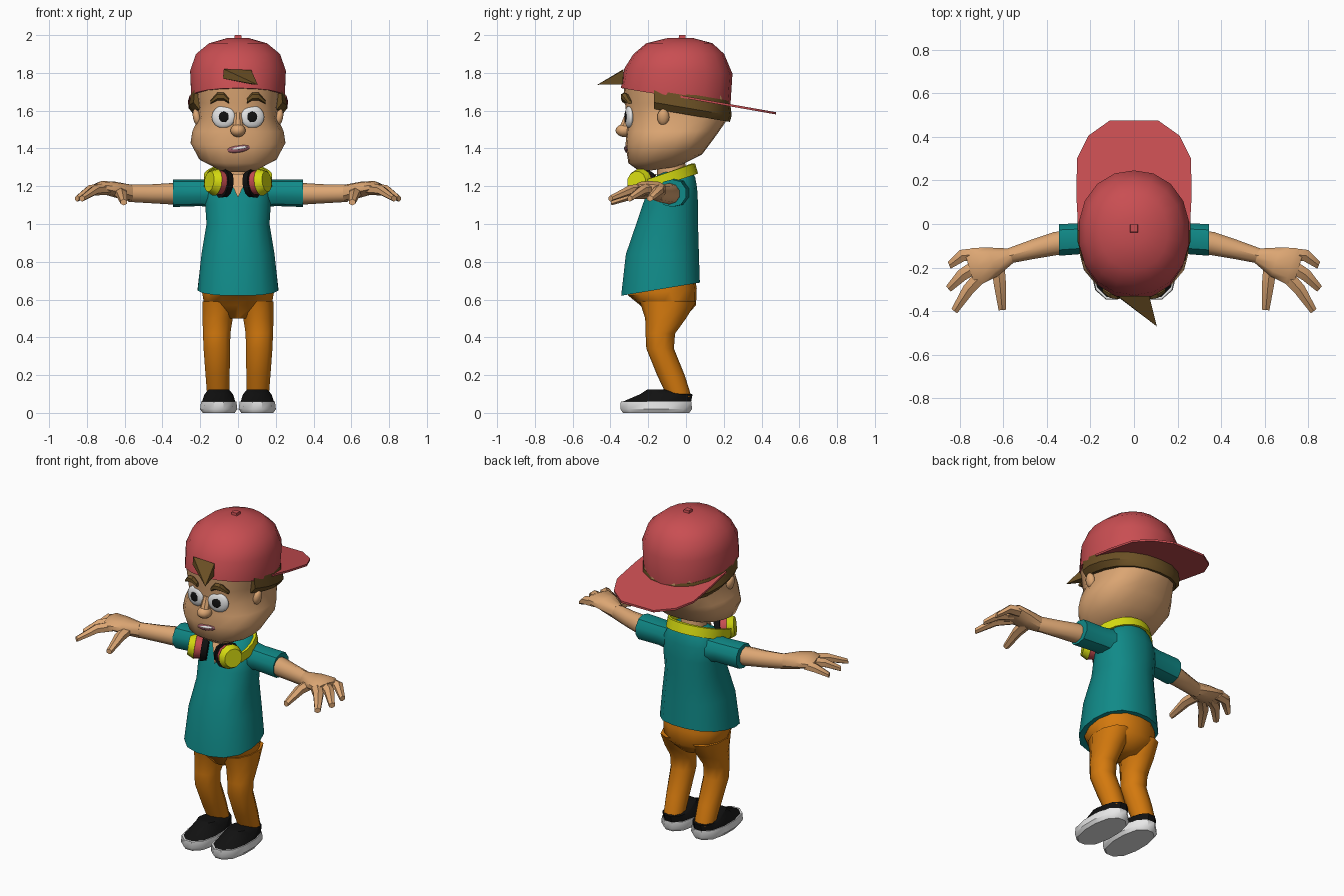
import bpy, bmesh, math
from mathutils import Vector, Matrix

if "Cube" in bpy.data.objects:
    bpy.data.objects.remove(bpy.data.objects["Cube"])


def material(name, rgb):
    m = bpy.data.materials.new(name)
    m.diffuse_color = [((c / 255 + 0.055) / 1.055) ** 2.4 if c > 10 else c / 255 / 12.92 for c in rgb] + [1]
    m.use_nodes = True
    m.node_tree.nodes["Principled BSDF"].inputs["Base Color"].default_value = m.diffuse_color
    return m


SKIN = material("skin", (220, 166, 115))
RED = material("red", (201, 78, 82))
TEAL = material("teal", (16, 138, 136))
ORANGE = material("orange", (213, 122, 14))
BROWN = material("brown", (106, 79, 36))
YELLOW = material("yellow", (213, 218, 16))
WHITE = material("white", (232, 232, 232))
BLACK = material("black", (17, 17, 17))
LIP = material("mauve", (160, 95, 105))


def finish(name, bm, mat, angle=40):
    bmesh.ops.recalc_face_normals(bm, faces=bm.faces)
    me = bpy.data.meshes.new(name)
    bm.to_mesh(me)
    bm.free()
    me.materials.append(mat)
    ob = bpy.data.objects.new(name, me)
    bpy.context.collection.objects.link(ob)
    bpy.ops.object.select_all(action='DESELECT')
    ob.select_set(True)
    bpy.context.view_layer.objects.active = ob
    bpy.ops.object.shade_smooth_by_angle(angle=math.radians(angle))
    return ob


def loft(name, mat, stations, n=14, power=2.0, way=(0, 0, 1), cut=None, angle=40):
    """Skin superellipse rings; station = x, y, z, half width, half depth, slope."""
    way = Vector(way).normalized()
    if way.z > 0.9:
        u, v = Vector((1, 0, 0)), Vector((0, 1, 0))
    else:
        u = way.cross(Vector((0, 0, 1))).normalized()
        v = u.cross(way).normalized()
    bm = bmesh.new()
    rings = []
    for x, y, z, ra, rb, *s in stations:
        ring = []
        for i in range(n):
            t = 2 * math.pi * (i + 0.5) / n
            c, d = math.cos(t), math.sin(t)
            k = (abs(c) ** power + abs(d) ** power) ** (-1 / power)
            p = Vector((x, y, z)) + u * c * k * ra + v * d * k * rb
            p += way * (s[0] if s else 0) * d * k * rb
            ring.append(bm.verts.new(p))
        rings.append(ring)
    for a, b in zip(rings, rings[1:]):
        for i in range(n):
            j = (i + 1) % n
            bm.faces.new((a[i], a[j], b[j], b[i]))
    bm.faces.new(rings[0])
    bm.faces.new(rings[-1])
    if cut is not None:   # keep only what lies behind this y
        bmesh.ops.bisect_plane(bm, geom=bm.verts[:] + bm.edges[:] + bm.faces[:], plane_co=(0, cut, 0),
                               plane_no=(0, -1, 0), clear_outer=True)
        bmesh.ops.holes_fill(bm, edges=bm.edges[:])
    return finish(name, bm, mat, angle)


def blob(name, mat, pos, size, spin=(0, 0, 0), seg=14):
    bm = bmesh.new()
    bmesh.ops.create_uvsphere(bm, u_segments=seg, v_segments=8, radius=1)
    rot = Matrix.Rotation(spin[2], 4, 'Z') @ Matrix.Rotation(spin[1], 4, 'Y')
    bm.transform(Matrix.Translation(pos) @ rot @ Matrix.Diagonal((*size, 1)))
    return finish(name, bm, mat, 60)


def plate(name, mat, pts, thick):
    """Flat polygon extruded along thick."""
    bm = bmesh.new()
    f = bm.faces.new([bm.verts.new(p) for p in pts])
    ext = bmesh.ops.extrude_face_region(bm, geom=[f])
    bmesh.ops.translate(bm, vec=thick, verts=[e for e in ext['geom'] if isinstance(e, bmesh.types.BMVert)])
    return finish(name, bm, mat, 30)


# Head and neck
loft("head", SKIN, [(0, -.14, 1.29, .10, .10, .15), (0, -.11, 1.345, .205, .195, .12),
                    (0, -.09, 1.43, .252, .23, .05), (0, -.07, 1.49, .243, .245),
                    (0, -.045, 1.56, .212, .268), (0, -.045, 1.64, .222, .278),
                    (0, -.05, 1.74, .235, .28)], n=18, power=2.5, angle=50)
loft("neck", SKIN, [(0, -.07, 1.18, .08, .08), (0, -.08, 1.33, .075, .075)], n=10)

# Hair band below the cap, and the tuft at the front
loft("hair", BROWN, [(0, -.03, 1.585, .235, .262, -.17), (0, -.03, 1.62, .262, .272, -.17),
                     (0, -.05, 1.70, .248, .283, -.17)], n=18, power=2.3, cut=-.17)
bm = bmesh.new()
base = [bm.verts.new(p) for p in ((-.08, -.33, 1.77), (-.075, -.33, 1.82), (.07, -.33, 1.815), (.07, -.335, 1.74))]
tip = bm.verts.new((.105, -.47, 1.737))
bm.faces.new(base)
for i in range(4):
    bm.faces.new((base[i], base[(i + 1) % 4], tip))
finish("hair_tuft", bm, BROWN, 20)

# Cap crown, button and backward bill
loft("cap_crown", RED, [(0, -.055, 1.672, .25, .29, -.164), (0, -.04, 1.81, .256, .286, -.05),
                        (0, -.038, 1.90, .225, .24), (0, -.035, 1.957, .155, .175),
                        (0, -.03, 1.985, .055, .065)], n=18, power=2.15, angle=50)
loft("cap_button", RED, [(0, -.02, 1.975, .028, .028), (0, -.02, 2.0, .024, .024)], n=4, power=2)
half = [(.11, .476), (.21, .405), (.262, .30), (.264, .12), (.256, -.03)]
outline = half + [(-x, y) for x, y in reversed(half)]
plate("cap_bill", RED, [(x, y, 1.655 - .176 * (y - .05)) for x, y in outline], (0, 0, .012))

# Nose and mouth
blob("nose", SKIN, (0, -.325, 1.495), (.042, .048, .035), seg=10)
loft("nose_bridge", SKIN, [(0, -.325, 1.49, .035, .04), (0, -.305, 1.59, .018, .015)], n=8)
blob("mouth", LIP, (.003, -.312, 1.398), (.062, .014, .02), (0, -.15, 0))
blob("teeth", WHITE, (.008, -.32, 1.402), (.045, .009, .008), (0, -.15, 0))

for s, side in ((1, "left"), (-1, "right")):
    def m(rows):
        return [(s * r[0], *r[1:]) for r in rows]

    # Eyes, brows, ears
    blob(side + "_eye", WHITE, (s * .077, -.302, 1.567), (.064, .02, .06), (0, 0, s * .2), 18)
    blob(side + "_pupil", BLACK, (s * .075, -.32, 1.567), (.028, .006, .028), (0, 0, s * .12))
    loft(side + "_brow", BROWN, m([(.048, -.325, 1.652, .014, .014), (.075, -.328, 1.675, .02, .021),
                                   (.11, -.322, 1.674, .02, .021), (.145, -.30, 1.645, .014, .01)]),
         n=6, way=(1, 0, 0))
    blob(side + "_ear", SKIN, (s * .218, -.12, 1.565), (.022, .032, .045), (0, s * .2, 0), 10)

    # Sleeve, arm and hand
    loft(side + "_sleeve", TEAL, m([(.10, -.06, 1.165, .085, .08), (.20, -.065, 1.165, .072, .07),
                                    (.345, -.073, 1.163, .075, .073)]), n=10, power=2.3, way=(s, 0, 0))
    loft(side + "_arm", SKIN, m([(.28, -.08, 1.162, .058, .056), (.36, -.09, 1.16, .056, .056),
                                 (.46, -.115, 1.16, .047, .05), (.58, -.148, 1.163, .036, .046)]),
         n=10, way=(s, -.2, 0))
    loft(side + "_palm", SKIN, m([(.565, -.146, 1.163, .036, .045), (.65, -.175, 1.182, .072, .042),
                                  (.72, -.192, 1.194, .088, .034), (.755, -.205, 1.185, .075, .026)]),
         n=10, power=2.4, way=(s, -.3, 0))
    fingers = {"little": [(.72, -.14), (.79, -.145), (.848, -.19)],
               "middle": [(.72, -.19), (.79, -.235), (.852, -.298)],
               "index": [(.69, -.225), (.76, -.30), (.825, -.40)],
               "thumb": [(.625, -.19), (.615, -.28), (.605, -.395)]}
    for part, path in fingers.items():
        drop = .02 if part == "thumb" else 0
        rows = [(x, y, z - drop, r, r * .85) for (x, y), z, r in
                zip(path, (1.185, 1.178, 1.135), (.036, .032, .019))]
        d = Vector(path[2]) - Vector(path[0])
        loft(f"{side}_{part}_finger" if part != "thumb" else side + "_thumb", SKIN, m(rows),
             n=6, way=(s * d.x, d.y, 0))

    # Leg and shoe
    loft(side + "_leg", ORANGE, m([(.105, -.035, .085, .06, .064), (.108, -.08, .2, .066, .073),
                                   (.112, -.137, .34, .073, .073), (.113, -.136, .42, .075, .078),
                                   (.108, -.108, .5, .083, .108), (.098, -.095, .59, .092, .15)]),
         n=10, power=2.2, angle=50)
    loft(side + "_sole", WHITE, m([(.102, -.158, 0, .086, .178), (.102, -.158, .02, .1, .192),
                                   (.102, -.158, .06, .095, .19)]), n=12, power=2.5)
    loft(side + "_shoe_upper", BLACK, m([(.102, -.156, .058, .09, .186), (.102, -.105, .098, .077, .142),
                                         (.102, -.155, .124, .055, .05)]), n=12, power=2.4)

    # Headphone cup: cushion, ring and shell stacked on one axis
    axis = Vector((s * .85, -.45, .12)).normalized()
    hub = Vector((s * .10, -.235, 1.218))
    for part, mat, a, b, r0, r1 in (("cushion", BLACK, -.05, -.015, .07, .079),
                                    ("cup_ring", RED, -.02, .025, .062, .07),
                                    ("cup_shell", YELLOW, .022, .06, .073, .055)):
        loft(f"{side}_headphone_{part}", mat, [(*(hub + axis * a), r0, r0), (*(hub + axis * b), r1, r1)],
             n=12, way=axis)

# Shirt, with a skin wedge at the open collar
loft("shirt", TEAL, [(0, -.135, .655, .215, .21, .167), (0, -.125, .84, .195, .195),
                     (0, -.10, 1.0, .168, .165), (0, -.083, 1.10, .175, .148),
                     (0, -.07, 1.19, .172, .13), (0, -.06, 1.245, .14, .11),
                     (0, -.05, 1.28, .1, .08, .1)], n=16, power=2.4, angle=50)
plate("collar_opening", SKIN, [(-.05, -.155, 1.265), (.05, -.155, 1.265), (.045, -.177, 1.235),
                               (0, -.221, 1.14), (-.045, -.177, 1.235)], (0, -.009, 0))

# Trouser seat
loft("trouser_seat", ORANGE, [(0, -.10, .5, .06, .09), (0, -.095, .57, .18, .148),
                              (0, -.125, .64, .192, .182, .1), (0, -.12, .70, .185, .17)],
     n=14, power=2.4, angle=50)

# Headphone band: tilted strip round the back of the neck
bm = bmesh.new()
rows = []
for i in range(15):
    t = math.radians(-25 + 230 * i / 14)
    c, d = math.cos(t), math.sin(t)
    rows.append([bm.verts.new((c * (.165 + r), -.13 + d * (.17 + r) - h * .3, 1.232 + .062 * d + h))
                 for r, h in ((0, -.027), (.016, -.027), (.016, .027), (0, .027))])
for a, b in zip(rows, rows[1:]):
    for i in range(4):
        j = (i + 1) % 4
        bm.faces.new((a[i], a[j], b[j], b[i]))
bm.faces.new(rows[0])
bm.faces.new(rows[-1])
finish("headphone_band", bm, YELLOW)
